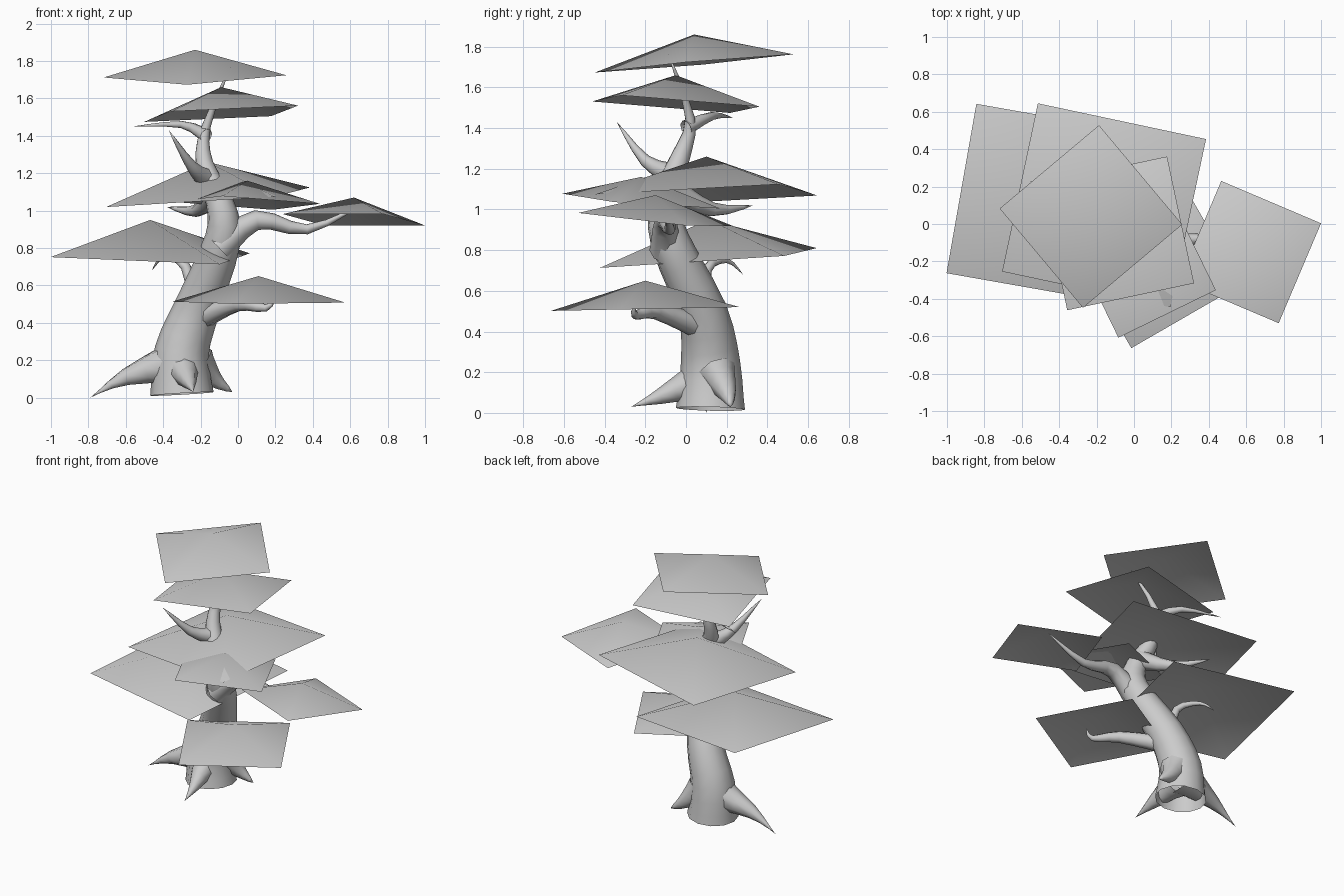
import bpy
import bmesh
import math
from mathutils import Vector
from mathutils.geometry import interpolate_bezier

default_cube = bpy.data.objects.get("Cube")
if default_cube:
    bpy.data.objects.remove(default_cube)

# Single plain colour for the whole tree
grey = bpy.data.materials.new("plain_grey")
grey.use_nodes = True
grey.diffuse_color = (.6, .6, .6, 1)
shader = grey.node_tree.nodes["Principled BSDF"]
shader.inputs["Base Color"].default_value = grey.diffuse_color


def finish(bm, name):
    """Turn a bmesh into a smooth shaded object."""
    mesh = bpy.data.meshes.new(name)
    for face in bm.faces:
        face.smooth = True
    bm.to_mesh(mesh)
    bm.free()
    mesh.materials.append(grey)
    obj = bpy.data.objects.new(name, mesh)
    bpy.context.collection.objects.link(obj)


def smooth_path(points, steps=4):
    """Pass a flowing curve through a few guide points."""
    guides = [Vector(point) for point in points]
    final = len(guides) - 1
    slopes = [(guides[min(i + 1, final)] - guides[max(i - 1, 0)]) / 6
              for i in range(len(guides))]
    path = guides[:1]
    for i in range(final):
        start, end = guides[i], guides[i + 1]
        path += interpolate_bezier(start, start + slopes[i], end - slopes[i + 1],
                                   end, steps)[1:]
    return path


def limb(name, girth, points, taper=1, sides=8):
    """Sweep a tube along a path, narrowing to a pointed tip."""
    bm = bmesh.new()
    path = smooth_path(points)
    final = len(path) - 1
    side = Vector((1, 0, 0))
    rings = []
    for i, centre in enumerate(path[:-1]):
        tangent = (path[i + 1] - path[max(i - 1, 0)]).normalized()
        side = (side - tangent * side.dot(tangent)).normalized()
        up = tangent.cross(side)
        radius = girth * (1 - i / final) ** taper
        ring = []
        for k in range(sides):
            angle = math.tau * k / sides
            offset = side * math.cos(angle) + up * math.sin(angle)
            ring.append(bm.verts.new(centre + offset * radius))
        rings.append(ring)
    tip = bm.verts.new(path[-1])
    for k in range(sides):
        n = (k + 1) % sides
        for lower, upper in zip(rings, rings[1:]):
            bm.faces.new((lower[k], lower[n], upper[n], upper[k]))
        bm.faces.new((rings[-1][k], rings[-1][n], tip))
    finish(bm, name)


def canopy(name, apex, reach, yaw, tilt):
    """Open square sheet raised in the middle, turned and tilted."""
    bm = bmesh.new()
    peak = Vector(apex)
    top = bm.verts.new(peak)
    rim = []
    for quarter in range(4):
        angle = math.radians(yaw) + quarter * math.pi / 2
        dx, dy = reach * math.cos(angle), reach * math.sin(angle)
        drop = tilt[0] * dx + tilt[1] * dy - reach * .29
        rim.append(bm.verts.new(peak + Vector((dx, dy, drop))))
    for corner, following in zip(rim, rim[1:] + rim[:1]):
        bm.faces.new((top, corner, following))
    finish(bm, name)


# Leaning trunk, open at the foot
limb("trunk", girth=.17, sides=12, points=[
    (-.3, .12, .02), (-.3, .12, .25), (-.21, .08, .5), (-.08, -.08, .85),
    (-.1, -.1, 1.05), (-.18, -.03, 1.25), (-.17, .02, 1.45), (-.04, -.09, 1.77)])

# Spreading roots
limb("left_root", girth=.14, taper=1.6,
     points=[(-.3, .12, .2), (-.6, .1, .11), (-.79, .1, 0)])
limb("front_root", girth=.1, taper=1.4,
     points=[(-.3, .06, .16), (-.26, -.13, .08), (-.24, -.27, .03)])
limb("right_root", girth=.1,
     points=[(-.22, .15, .2), (-.13, .2, .1), (-.03, .22, .03)])

# Branches
limb("large_branch", girth=.08,
     points=[(-.1, -.1, .8), (.1, -.1, .95), (.37, -.08, .9), (.66, -.1, 1.03)])
limb("upper_front_branch", girth=.06,
     points=[(-.17, -.06, 1.17), (-.25, -.2, 1.24), (-.37, -.34, 1.43)])
limb("upper_back_branch", girth=.04,
     points=[(-.17, 0, 1.4), (-.3, .13, 1.46), (-.56, .23, 1.45)])
limb("middle_back_branch", girth=.07,
     points=[(-.12, -.08, 1.1), (-.22, .13, 1), (-.38, .33, 1.02)])
limb("hooked_branch", girth=.04,
     points=[(-.22, .1, .45), (-.28, .1, .7), (-.4, .2, .75), (-.46, .28, .68)])
limb("lower_front_branch", girth=.06,
     points=[(-.18, .05, .43), (0, -.15, .5), (.15, -.25, .48), (.2, -.25, .54)])

# Foliage sheets, from the top down
canopy("top_canopy", apex=(-.23, .04, 1.86), reach=.49, yaw=-5, tilt=(.02, .09))
canopy("second_canopy", apex=(-.09, -.05, 1.66), reach=.49, yaw=57, tilt=(.06, -.07))
canopy("middle_canopy", apex=(-.16, .1, 1.26), reach=.65, yaw=33, tilt=(.07, .04))
canopy("front_canopy", apex=(.05, -.22, 1.16), reach=.41, yaw=-19, tilt=(-.04, -.08))
canopy("right_canopy", apex=(.62, -.15, 1.07), reach=.41, yaw=22, tilt=(-.04, -.1))
canopy("left_canopy", apex=(-.47, .11, .95), reach=.65, yaw=35, tilt=(-.03, .07))
canopy("lowest_canopy", apex=(.11, -.2, .65), reach=.48, yaw=-15, tilt=(0, .02))
